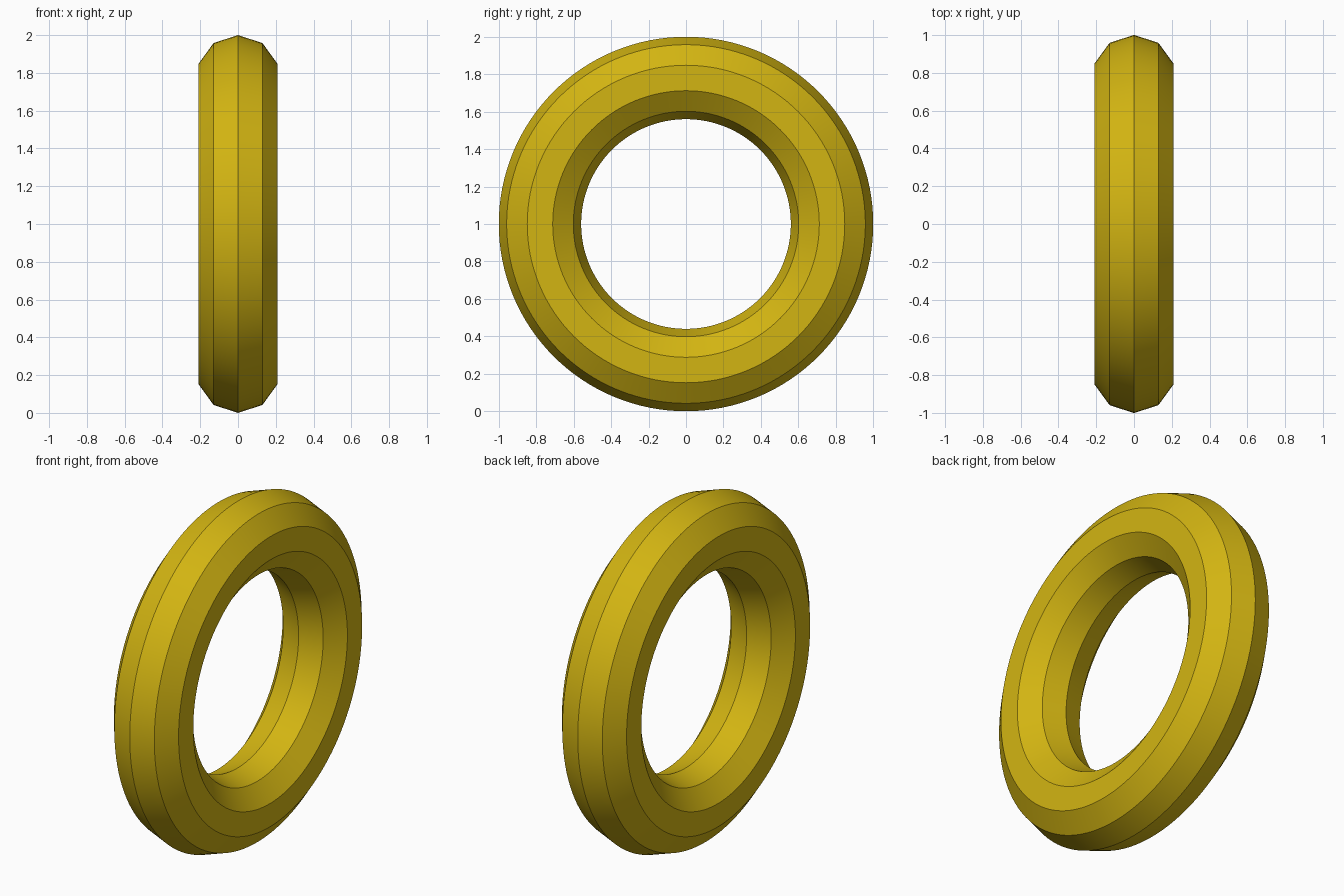
import bpy
import math

cube = bpy.data.objects.get("Cube")
if cube:
    bpy.data.objects.remove(cube, do_unlink=True)

# Mustard yellow material
colour = (0.65, 0.46, 0.006, 1.0)
mat = bpy.data.materials.new("mustard_yellow")
mat.use_nodes = True
mat.diffuse_color = colour
mat.node_tree.nodes["Principled BSDF"].inputs["Base Color"].default_value = colour

# Upright ring with a ten-sided cross-section, its axis along x
bpy.ops.mesh.primitive_torus_add(
    major_radius=0.78,
    minor_radius=0.22,
    major_segments=128,
    minor_segments=10,
    location=(0, 0, 1),
    rotation=(0, math.pi / 2, 0),
)
ring = bpy.context.object
ring.name = "ring"
ring.data.name = "ring"
ring.data.materials.append(mat)
bpy.ops.object.transform_apply(location=False, rotation=True, scale=False)

# Smooth around the ring, crisp between the bands
bpy.ops.object.shade_smooth_by_angle(angle=math.radians(30))
